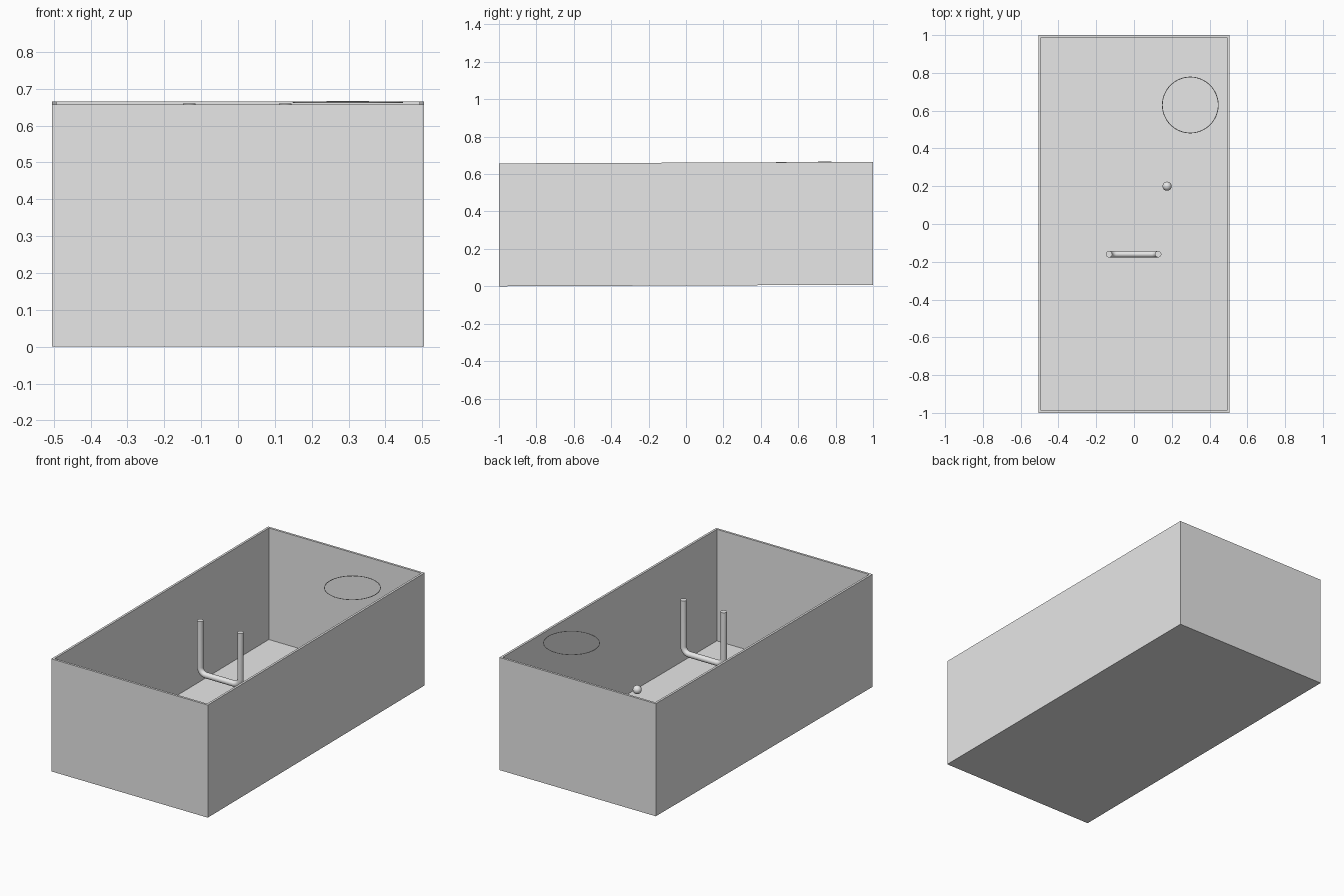
import bpy, bmesh, math

if "Cube" in bpy.data.objects:
    bpy.data.objects.remove(bpy.data.objects["Cube"])

TILT = 0.004  # the whole tub rises very slightly toward the back

grey = bpy.data.materials.new("light_grey")
grey.diffuse_color = (0.8, 0.8, 0.8, 1)
grey.use_nodes = True
grey.node_tree.nodes["Principled BSDF"].inputs["Base Color"].default_value = grey.diffuse_color


def lift(y):
    return TILT * (y + 1)


def finish(obj, smooth=True):
    obj.data.materials.clear()
    obj.data.materials.append(grey)
    bpy.ops.object.select_all(action='DESELECT')
    obj.select_set(True)
    bpy.context.view_layer.objects.active = obj
    if smooth:
        bpy.ops.object.shade_smooth_by_angle(angle=math.radians(40))


# Open box: outer shell, rim and inner shell from four rectangles
W, L, H, WALL, FLOOR = 0.505, 1.0, 0.657, 0.013, 0.006
bm = bmesh.new()
rings = []
for inset, z in ((0, 0), (0, H), (WALL, H), (WALL, FLOOR)):
    hx, hy = W - inset, L - inset
    rings.append([bm.verts.new((sx * hx, sy * hy, z + lift(sy * hy)))
                  for sx, sy in ((-1, -1), (1, -1), (1, 1), (-1, 1))])
for a, b in zip(rings, rings[1:]):
    for i in range(4):
        j = (i + 1) % 4
        bm.faces.new((a[i], a[j], b[j], b[i]))
bm.faces.new(rings[0][::-1])
bm.faces.new(rings[-1])
bmesh.ops.recalc_face_normals(bm, faces=bm.faces)
mesh = bpy.data.meshes.new("open_box")
bm.to_mesh(mesh)
bm.free()
box = bpy.data.objects.new("open_box", mesh)
bpy.context.collection.objects.link(box)
finish(box, smooth=False)

# U-shaped tube hanging inside the box
HALF, BEND, LOW, TOP, TUBE_Y = 0.13, 0.04, 0.35, 0.66, -0.16
path = [(-HALF, TOP)]
for cx, start in ((-HALF + BEND, math.pi), (HALF - BEND, 1.5 * math.pi)):
    for k in range(9):
        t = start + k * math.pi / 16
        path.append((cx + BEND * math.cos(t), LOW + BEND + BEND * math.sin(t)))
path.append((HALF, TOP))
curve = bpy.data.curves.new("u_tube", 'CURVE')
curve.dimensions = '3D'
curve.bevel_depth = 0.017
curve.bevel_resolution = 6
curve.use_fill_caps = True
spline = curve.splines.new('POLY')
spline.points.add(len(path) - 1)
for p, (x, z) in zip(spline.points, path):
    p.co = (x - 0.002, TUBE_Y, z, 1)
tube = bpy.data.objects.new("u_tube", curve)
bpy.context.collection.objects.link(tube)
bpy.ops.object.select_all(action='DESELECT')
tube.select_set(True)
bpy.context.view_layer.objects.active = tube
bpy.ops.object.convert(target='MESH')
finish(bpy.context.object)

# Small floating ball
bpy.ops.mesh.primitive_uv_sphere_add(segments=32, ring_count=16, radius=0.024,
                                     location=(0.175, 0.2, 0.26))
ball = bpy.context.object
ball.name = "ball"
finish(ball)

# Thin wire ring level with the rim
bpy.ops.mesh.primitive_torus_add(major_segments=64, minor_segments=8,
                                 major_radius=0.148, minor_radius=0.002,
                                 location=(0.298, 0.63, H + lift(0.63)),
                                 rotation=(math.atan(TILT), 0, 0))
ring = bpy.context.object
ring.name = "wire_ring"
finish(ring)
